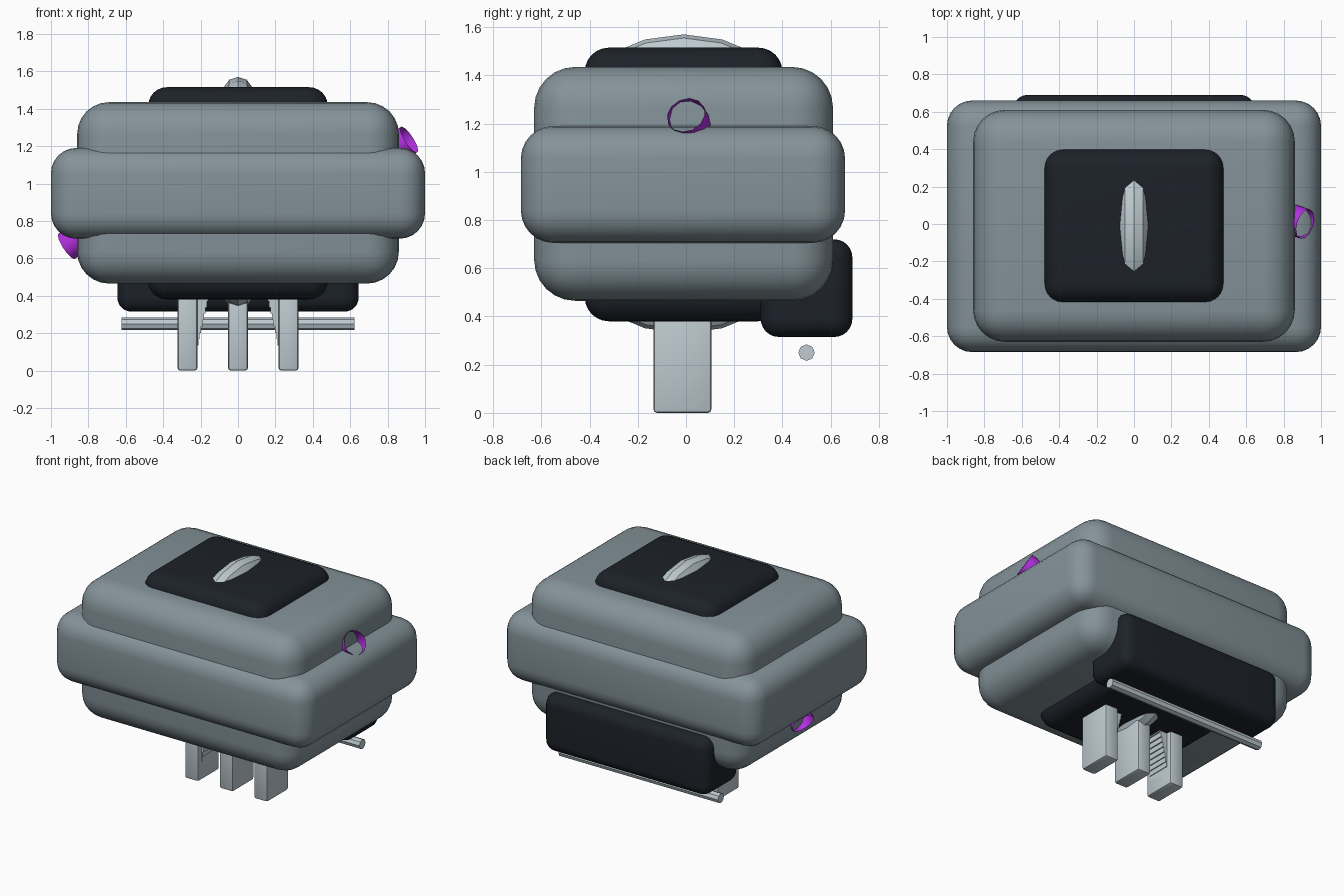
import bpy, math
from mathutils import Vector

if "Cube" in bpy.data.objects:
    bpy.data.objects.remove(bpy.data.objects["Cube"])


def material(name, rgb):
    m = bpy.data.materials.new(name)
    m.diffuse_color = (*rgb, 1)
    m.use_nodes = True
    m.node_tree.nodes["Principled BSDF"].inputs["Base Color"].default_value = m.diffuse_color
    return m


SHELL = material("shell_grey", (0.23, 0.29, 0.32))
DARK = material("dark", (0.012, 0.016, 0.022))
METAL = material("pale_metal", (0.52, 0.60, 0.64))
PURPLE = material("purple", (0.45, 0.03, 0.75))


def finish(ob, name, mat, angle=35):
    ob.name = name
    ob.data.materials.append(mat)
    bpy.ops.object.shade_smooth_by_angle(angle=math.radians(angle))
    return ob


def rounded_box(name, xs, ys, zs, radius, mat, segments=6):
    lo, hi = Vector((xs[0], ys[0], zs[0])), Vector((xs[1], ys[1], zs[1]))
    bpy.ops.mesh.primitive_cube_add(size=1, location=(lo + hi) / 2)
    ob = bpy.context.object
    ob.scale = hi - lo
    bpy.ops.object.transform_apply(location=False, rotation=False, scale=True)
    if radius:
        bev = ob.modifiers.new("rounding", 'BEVEL')
        bev.width = radius
        bev.segments = segments
        bpy.ops.object.modifier_apply(modifier=bev.name)
    return finish(ob, name, mat)


# Shell: tall inner body and wide band around it
rounded_box("body", (-0.86, 0.86), (-0.63, 0.61), (0.465, 1.435), 0.17, SHELL)
rounded_box("band", (-1, 1), (-0.685, 0.66), (0.705, 1.19), 0.135, SHELL)

# Dark core showing as top and bottom plates, and the rear box
rounded_box("core_plate", (-0.48, 0.48), (-0.42, 0.40), (0.38, 1.515), 0.1, DARK)
rounded_box("rear_box", (-0.645, 0.645), (0.31, 0.69), (0.315, 0.72), 0.075, DARK)

# Upright ring that peeks out of both plates
bpy.ops.mesh.primitive_torus_add(major_radius=0.54, minor_radius=0.08,
                                 major_segments=24, minor_segments=10,
                                 location=(0, -0.01, 0.95),
                                 rotation=(0, math.pi / 2, 0))
finish(bpy.context.object, "upright_ring", METAL)

# Rear rod
bpy.ops.mesh.primitive_cylinder_add(vertices=8, radius=0.034, depth=1.245,
                                    location=(0, 0.5, 0.25),
                                    rotation=(0, math.pi / 2, 0))
finish(bpy.context.object, "rear_rod", METAL)

# Three prongs underneath
for name, x in (("left_prong", -0.27), ("middle_prong", 0), ("right_prong", 0.27)):
    rounded_box(name, (x - 0.053, x + 0.053), (-0.135, 0.105), (0, 0.5), 0.014, METAL, 2)

# Stepped teeth on the inner faces of the outer prongs
steps = 9
for side, label in ((-1, "left"), (1, "right")):
    for i in range(steps):
        z = 0.10 + i * 0.034
        inner = 0.217 - 0.06 * (i / (steps - 1)) ** 1.2
        xs = sorted((side * inner, side * 0.25))
        rounded_box(f"{label}_tooth_{i + 1}", xs, (-0.10, 0.07), (z, z + 0.036), 0, METAL)

# Open hollow purple tubes coming out of opposite sides
centre = Vector((0, 0, 0.95))
for side, label in ((1, "right"), (-1, "left")):
    end = Vector((0.915, 0, 0.285))
    axis = Vector((0.80, -0.27, 0.52)).normalized()
    bpy.ops.mesh.primitive_cylinder_add(
        vertices=12, radius=0.082, depth=0.3, end_fill_type='NOTHING',
        location=centre + side * (end - axis * 0.15),
        rotation=axis.to_track_quat('Z', 'Y').to_euler())
    finish(bpy.context.object, f"{label}_tube", PURPLE)
